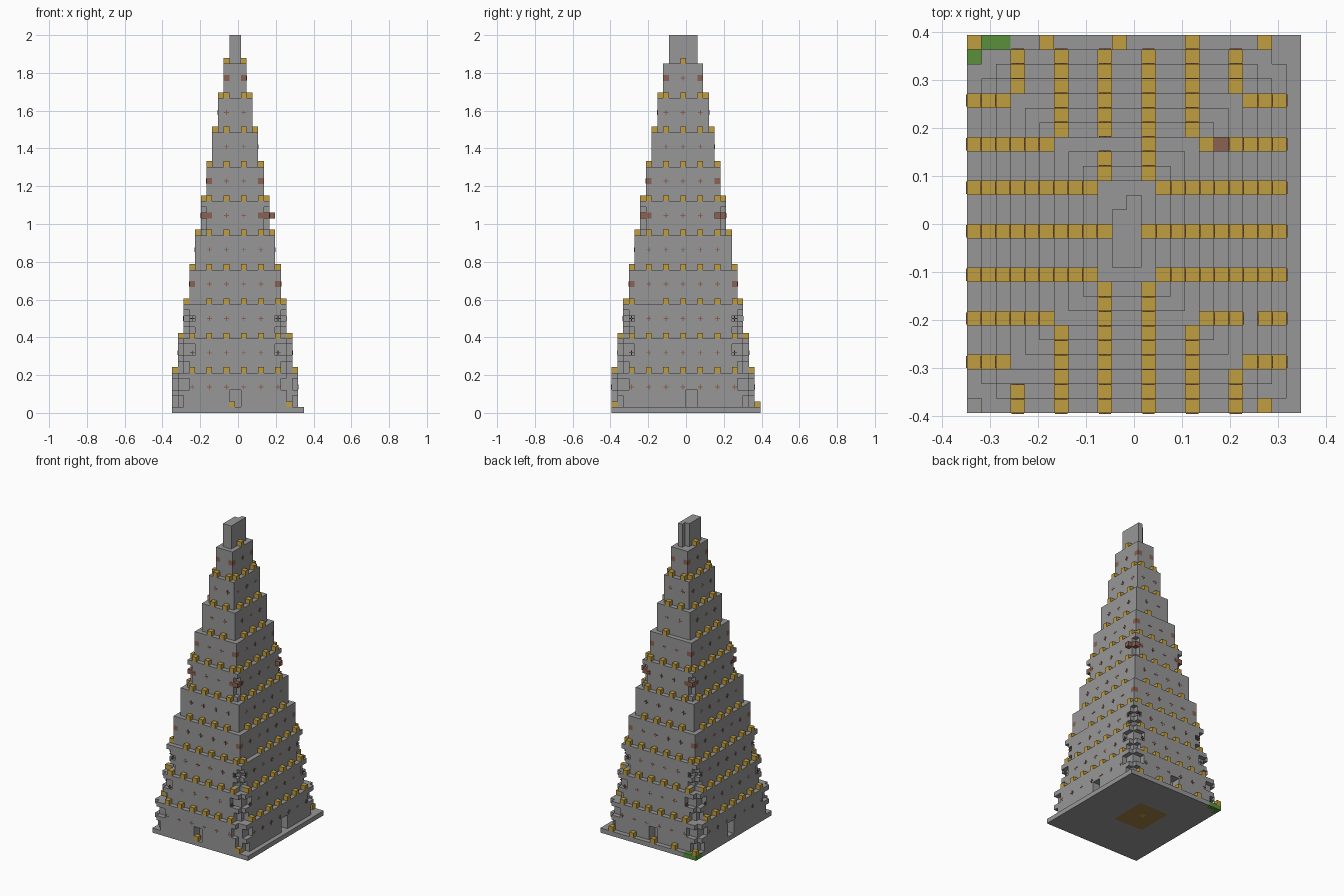
import bpy, bmesh
from mathutils import Vector

if "Cube" in bpy.data.objects:
    bpy.data.objects.remove(bpy.data.objects["Cube"])

U = 2 / 66                      # size of one block
NX, NY = 23, 26                 # base footprint in blocks
TX, TY = 22, 25                 # tower footprint in blocks
TIERS, STEP = 10, 6


def material(name, rgb):
    m = bpy.data.materials.new(name)
    m.use_nodes = True
    color = (*rgb, 1)
    m.diffuse_color = color
    m.node_tree.nodes["Principled BSDF"].inputs["Base Color"].default_value = color
    return m


STONE = material("stone grey", (0.31, 0.31, 0.31))
GOLD = material("gold", (0.53, 0.34, 0.05))
GRASS = material("grass green", (0.10, 0.28, 0.045))
RUST = material("rust brown", (0.26, 0.12, 0.085))
EARTH = material("earth brown", (0.36, 0.22, 0.06))


def world(p):
    return Vector(((p[0] - NX / 2) * U, (p[1] - NY / 2) * U, p[2] * U))


def finish(name, bm, mat):
    mesh = bpy.data.meshes.new(name)
    bm.to_mesh(mesh)
    bm.free()
    mesh.materials.append(mat)
    bpy.context.collection.objects.link(bpy.data.objects.new(name, mesh))


def blocks(name, cells, mat):
    """Skin a set of grid cells with their outer faces only."""
    cells = set(cells)
    bm = bmesh.new()
    for c in cells:
        for axis in range(3):
            for side in (0, 1):
                near = list(c)
                near[axis] += 2 * side - 1
                if tuple(near) in cells:
                    continue
                ring = []
                for s, t in ((0, 0), (1, 0), (1, 1), (0, 1)):
                    p = list(c)
                    p[axis] += side
                    p[(axis + 1) % 3] += s
                    p[(axis + 2) % 3] += t
                    ring.append(bm.verts.new(world(p)))
                bm.faces.new(ring if side else ring[::-1])
    bmesh.ops.remove_doubles(bm, verts=bm.verts, dist=U / 100)
    bmesh.ops.dissolve_limit(bm, angle_limit=0.01, verts=bm.verts, edges=bm.edges)
    finish(name, bm, mat)


def box(x0, x1, y0, y1, z0, z1):
    return {(x, y, z) for x in range(x0, x1) for y in range(y0, y1) for z in range(z0, z1)}


def add_box(bm, center, size):
    made = bmesh.ops.create_cube(bm, size=1)["verts"]
    for v in made:
        v.co = center + Vector(a * b for a, b in zip(v.co, size))


def crumbled(tier, a, b, h):
    """Missing blocks near a corner; a and b count in from the corner."""
    if tier in (0, 1):
        if a + b == 0:
            return True
        if a + b == 1:
            return h not in (2, 5)
        return (a, b) in ((2, 0), (0, 2)) and h in (3, 4)
    if tier == 2:
        return (a + b == 0 and h < 5) or (a + b == 1 and h in (1, 3))
    return tier == 5 and a + b <= 1 and 0 < h < 5 and (a + b == 0 or h == 3)


# Ground slab with a grassy corner and a floor panel
grass = {(0, 25, 0), (0, 24, 0), (1, 25, 0), (2, 25, 0)}
panel = box(7, 14, 10, 18, 0, 1)
pin = {(10, 14, 0)}
blocks("ground_slab", box(0, NX, 0, NY, 0, 1) - grass - panel, STONE)
blocks("grass_corner", grass, GRASS)
blocks("floor_panel", panel - pin, EARTH)
blocks("floor_pin", pin, GOLD)

# Doorways on all four sides
doors = (box(10, 12, 0, 2, 1, 4) | box(10, 12, TY - 2, TY, 1, 4)
         | box(0, 2, 13, 15, 1, 4) | box(TX - 2, TX, 13, 15, 1, 4))

# Lamps along the slab edges
lamps = {(x, TY, 1) for x in range(0, NX, 5)} | {(10, 0, 1), (20, 0, 1)}
blocks("slab_lamps", lamps, GOLD)

# Stepped tiers with merlons and cross-shaped slits
lattice_x, lattice_y = range(3, 19, 3), range(3, 22, 3)
lost_merlons = {(3, 2), (9, 18), (19, 6)}
slits = bmesh.new()
rust = set()

for k in range(TIERS):
    x0, x1, y0, y1 = k, TX - k, k, TY - k
    z0 = 1 + STEP * k
    top, mark = z0 + STEP, z0 + 3
    walls = box(x0, x1, y0, y1, z0, top) - doors - lamps
    corners = {(x, y, mark) for x in (x0, x1 - 1) for y in (y0, y1 - 1)}
    gone = set()
    for c in walls:
        a, b = min(c[0] - x0, x1 - 1 - c[0]), min(c[1] - y0, y1 - 1 - c[1])
        if crumbled(k, a, b, c[2] - z0):
            gone.add(c)
            if k == 5 and c[2] == mark:
                rust.add(c)
    if k == 0:
        gone |= box(TX - 2, TX, 0, 1, z0, top)
    if k in (3, 6, 9):
        gone |= corners
        rust |= corners
    blocks(f"tier_{k + 1}", walls - gone, STONE)

    inner_x = [x for x in lattice_x if x0 < x < x1 - 1]
    inner_y = [y for y in lattice_y if y0 < y < y1 - 1]
    ring = {(x, y) for x in inner_x for y in (y0, y1 - 1)}
    ring |= {(x, y) for y in inner_y for x in (x0, x1 - 1)}
    blocks(f"merlons_{k + 1}", {(x, y, top) for x, y in ring - lost_merlons}, GOLD)

    spots = [((x + 0.5, y, mark + 0.5), 1) for x in inner_x for y in (y0, y1)]
    spots += [((x, y + 0.5, mark + 0.5), 0) for y in inner_y for x in (x0, x1)]
    for p, axis in spots:
        for long_axis in (1 - axis, 2):
            size = [U * 0.16] * 3
            size[axis] = 0.004
            size[long_axis] = U * 0.85
            add_box(slits, world(p), size)

finish("cross_slits", slits, RUST)
blocks("rust_blocks", rust | {(17, 18, STEP * 5 + 4)}, RUST)

# Summit block with one notched corner
summit = 1 + STEP * TIERS
blocks("summit", box(10, 12, 10, 15, summit, 66) - box(10, 11, 14, 15, summit, 66), STONE)
